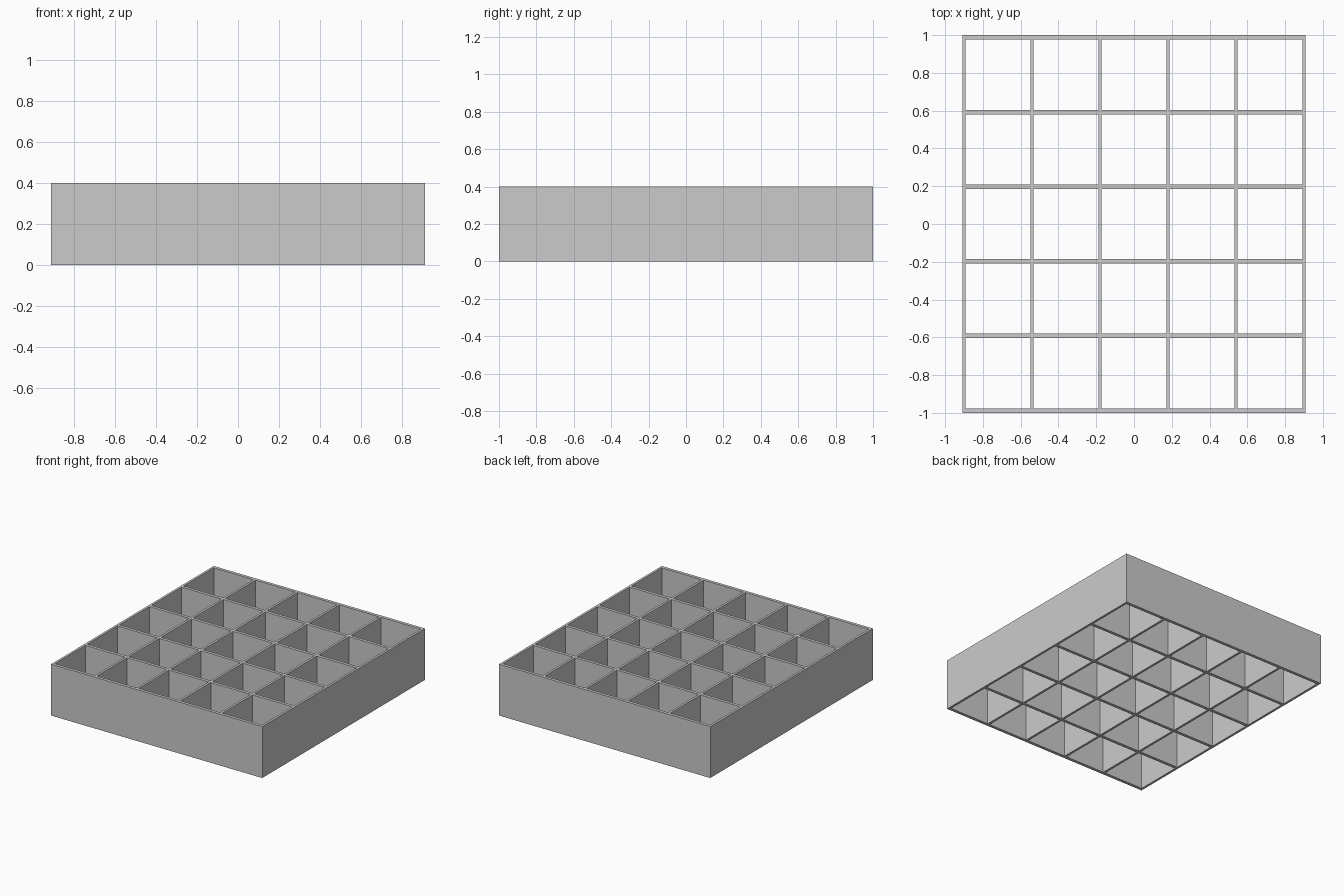
import bpy

if "Cube" in bpy.data.objects:
    bpy.data.objects.remove(bpy.data.objects["Cube"])

HEIGHT = 0.4
CELLS = 5
PITCH_X, THICK_X = 0.36, 0.018     # panels running front to back
PITCH_Y, THICK_Y = 0.3952, 0.024   # panels running left to right
WIDTH = CELLS * PITCH_X + THICK_X


def box(name, x, y, sx, sy):
    """Upright panel standing on z = 0."""
    bpy.ops.mesh.primitive_cube_add(size=1, location=(x, y, HEIGHT / 2))
    ob = bpy.context.object
    ob.name = name
    ob.scale = (sx, sy, HEIGHT)
    bpy.ops.object.transform_apply(location=False, rotation=False, scale=True)


# Full-width panels: front wall, cross dividers, back wall
for i in range(CELLS + 1):
    name = {0: "front_wall", CELLS: "back_wall"}.get(i, f"cross_divider_{i}")
    box(name, 0, (i - CELLS / 2) * PITCH_Y, WIDTH, THICK_Y)

# Short panels fitted between them: side walls and lengthwise dividers
for i in range(CELLS + 1):
    name = {0: "left_wall", CELLS: "right_wall"}.get(i, f"long_divider_{i}")
    for j in range(CELLS):
        box(f"{name}_part_{j + 1}", (i - CELLS / 2) * PITCH_X,
            (j - (CELLS - 1) / 2) * PITCH_Y, THICK_X, PITCH_Y - THICK_Y)
